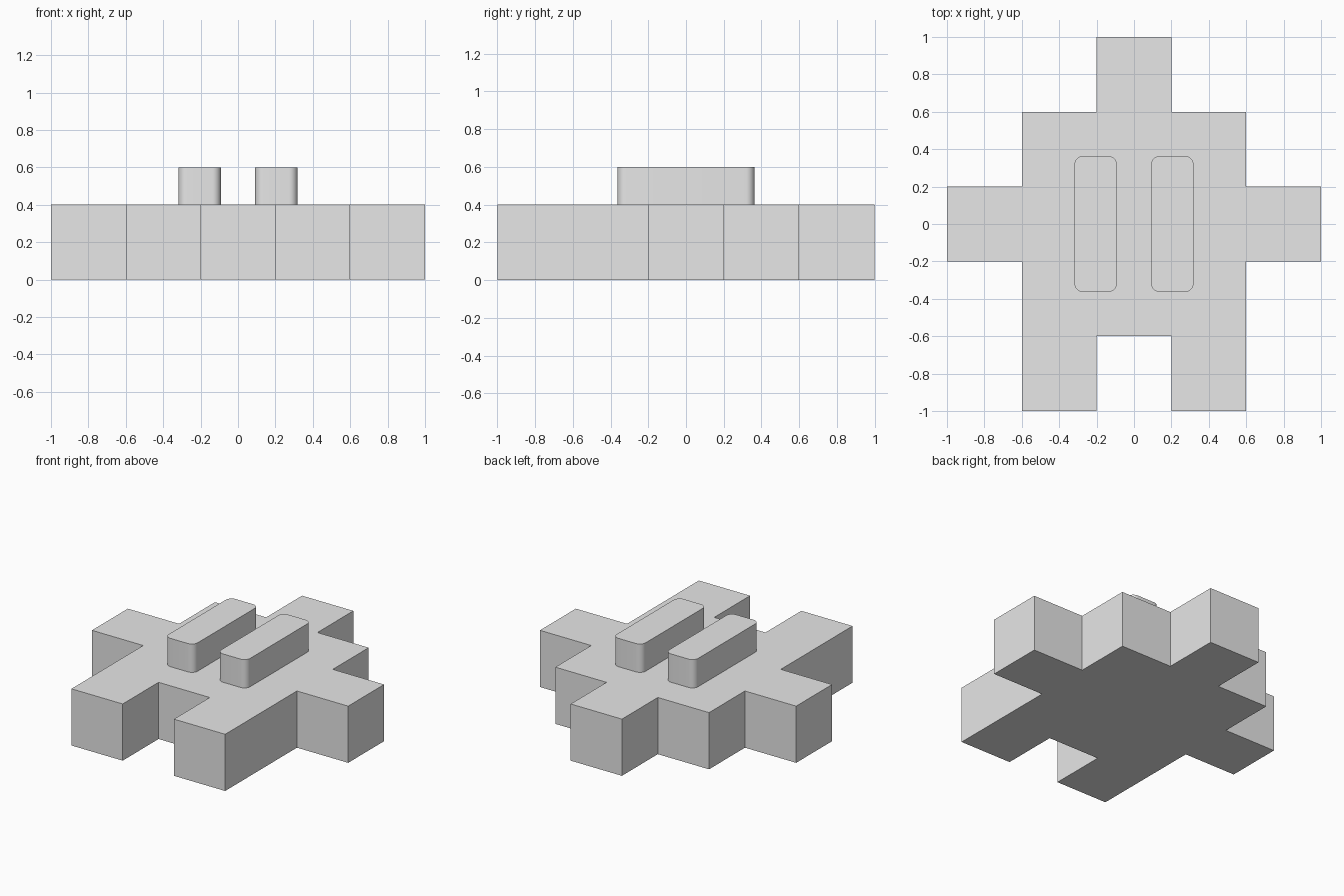
import bpy
import bmesh
from math import cos, sin, pi

cube = bpy.data.objects.get("Cube")
if cube:
    bpy.data.objects.remove(cube, do_unlink=True)

# Single grey material
grey = bpy.data.materials.new("plain grey")
grey.use_nodes = True
colour = (0.8, 0.8, 0.8, 1)
grey.diffuse_color = colour
grey.node_tree.nodes["Principled BSDF"].inputs["Base Color"].default_value = colour


def prism(name, outline, bottom, top):
    """Extrude a counter-clockwise outline from bottom to top."""
    bm = bmesh.new()
    base = bm.faces.new([bm.verts.new((x, y, bottom)) for x, y in outline])
    result = bmesh.ops.extrude_face_region(bm, geom=[base], use_keep_orig=True)
    raised = [v for v in result["geom"] if isinstance(v, bmesh.types.BMVert)]
    bmesh.ops.translate(bm, verts=raised, vec=(0, 0, top - bottom))
    bmesh.ops.recalc_face_normals(bm, faces=bm.faces)
    mesh = bpy.data.meshes.new(name)
    bm.to_mesh(mesh)
    bm.free()
    mesh.materials.append(grey)
    obj = bpy.data.objects.new(name, mesh)
    bpy.context.collection.objects.link(obj)
    return obj


def rounded_rectangle(cx, half_x, half_y, radius, steps=8):
    points = []
    corners = [(1, 1), (-1, 1), (-1, -1), (1, -1)]
    for i, (sx, sy) in enumerate(corners):
        for k in range(steps + 1):
            a = (i + k / steps) * pi / 2
            points.append((cx + sx * (half_x - radius) + radius * cos(a),
                           sy * (half_y - radius) + radius * sin(a)))
    return points


# Body slab: mirrored outline with two legs, two arms and a head block
right_half = [(0.2, -0.6), (0.2, -1), (0.6, -1), (0.6, -0.2), (1, -0.2),
              (1, 0.2), (0.6, 0.2), (0.6, 0.6), (0.2, 0.6), (0.2, 1)]
left_half = [(-x, y) for x, y in reversed(right_half)]
prism("body_slab", right_half + left_half, 0, 0.4)

# Two raised bars with rounded corners
for name, side in (("left_bar", 1), ("right_bar", -1)):
    bar = prism(name, rounded_rectangle(side * 0.205, 0.113, 0.363, 0.045), 0.4, 0.6)
    bpy.ops.object.select_all(action="DESELECT")
    bpy.context.view_layer.objects.active = bar
    bar.select_set(True)
    bpy.ops.object.shade_smooth_by_angle()
